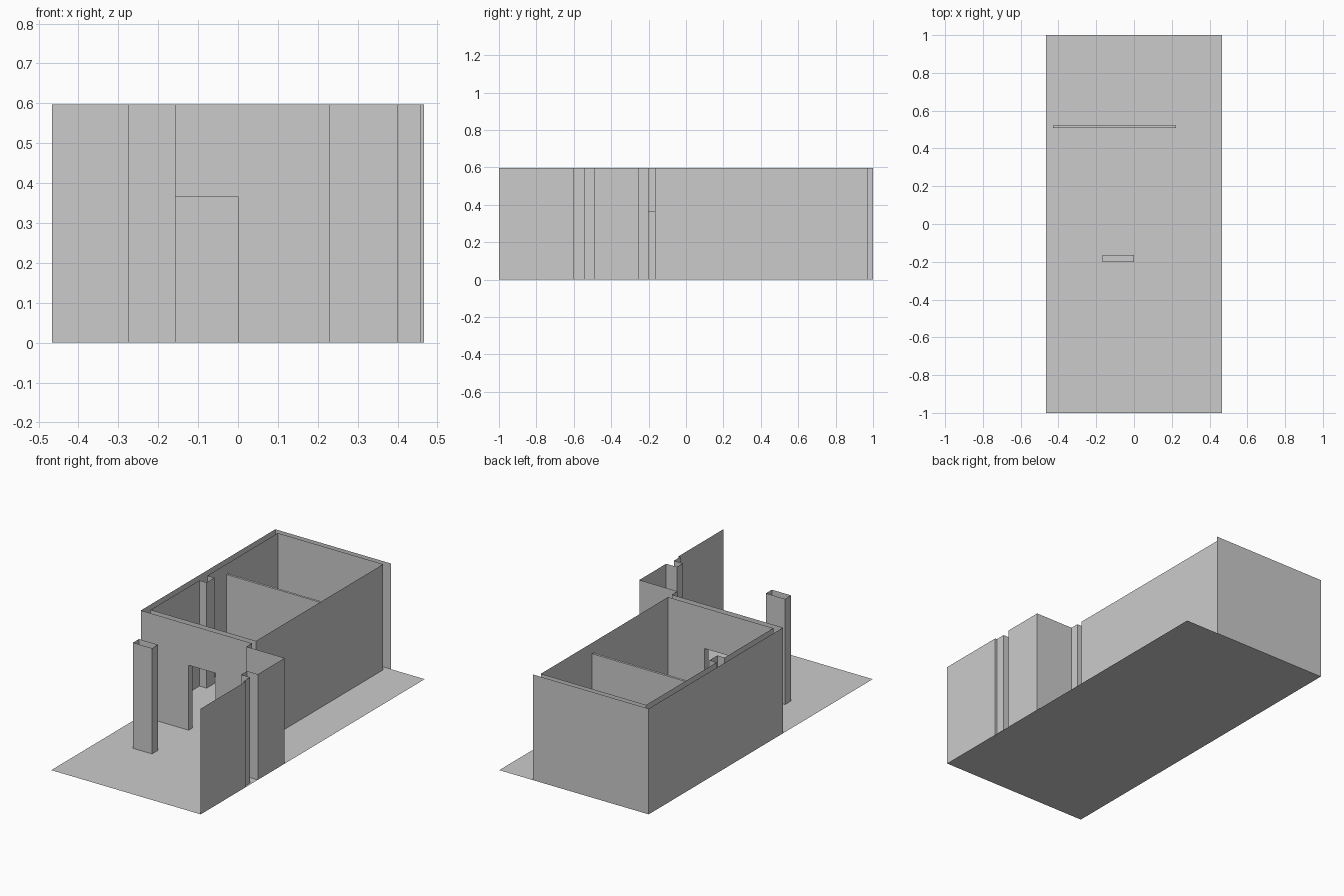
import bpy, bmesh

if "Cube" in bpy.data.objects:
    bpy.data.objects.remove(bpy.data.objects["Cube"])

H = 0.597                      # wall height
X0, X1 = -0.467, 0.467         # floor extent
DOOR = (-0.168, 0.0, 0.367)    # left, right, height
FRONT, BACK = -0.20, -0.165    # two skins of the door wall
RIGHT = 0.228                  # room's right wall


def mesh_object(name, faces):
    bm = bmesh.new()
    for f in faces:
        bm.faces.new([bm.verts.new(p) for p in f])
    bmesh.ops.remove_doubles(bm, verts=bm.verts, dist=1e-5)
    me = bpy.data.meshes.new(name)
    bm.to_mesh(me)
    bm.free()
    ob = bpy.data.objects.new(name, me)
    bpy.context.collection.objects.link(ob)
    return ob


def wall(name, path, closed=False, h=H):
    """Single-skin wall following a plan path."""
    pairs = list(zip(path, path[1:] + path[:1]))
    if not closed:
        pairs.pop()
    return mesh_object(name, [[(*a, 0), (*b, 0), (*b, h), (*a, h)] for a, b in pairs])


def door_wall(name, y, xa, xb):
    l, r, t = DOOR
    outline = [(xa, 0), (l, 0), (l, t), (r, t), (r, 0), (xb, 0), (xb, H), (xa, H)]
    return mesh_object(name, [[(x, y, z) for x, z in outline]])


# Floor slab
mesh_object("floor", [[(X0, -1, 0), (X1, -1, 0), (X1, 1, 0), (X0, 1, 0)]])

# Porch side wall with its niches, ending at the door wall
wall("porch_wall", [(X1, -1), (X1, -0.60), (0.456, -0.60), (0.456, -0.543),
                    (0.40, -0.543), (0.40, -0.49), (X1, -0.49), (X1, -0.25),
                    (RIGHT, -0.25), (RIGHT, FRONT)])

# Free-standing hollow column
wall("porch_column", [(-0.276, -0.543), (-0.157, -0.543),
                      (-0.157, -0.49), (-0.276, -0.49)], closed=True)

# Outer skin: left and back
wall("outer_wall", [(X0, FRONT), (X0, 1), (0.257, 1)])

# Inner skin: right, back and left with a small pilaster
wall("room_wall", [(RIGHT, BACK), (RIGHT, 0.97), (-0.43, 0.97), (-0.43, 0.34),
                   (-0.385, 0.34), (-0.385, 0.27), (-0.43, 0.27), (-0.43, BACK)])

# Door wall skins and the door lining between them
door_wall("door_wall_front", FRONT, X0, RIGHT)
door_wall("door_wall_back", BACK, -0.43, RIGHT)
l, r, t = DOOR
lining = [(l, 0), (l, t), (r, t), (r, 0)]
mesh_object("door_lining", [[(a[0], FRONT, a[1]), (b[0], FRONT, b[1]),
                             (b[0], BACK, b[1]), (a[0], BACK, a[1])]
                            for a, b in zip(lining, lining[1:])])

# Lower partition across the room
bpy.ops.mesh.primitive_cube_add(size=1, location=((RIGHT - 0.43) / 2 - 0.002, 0.514, 0.27))
part = bpy.context.object
part.name = "partition"
part.scale = (0.65, 0.013, 0.54)
bpy.ops.object.transform_apply(location=False, rotation=False, scale=True)
